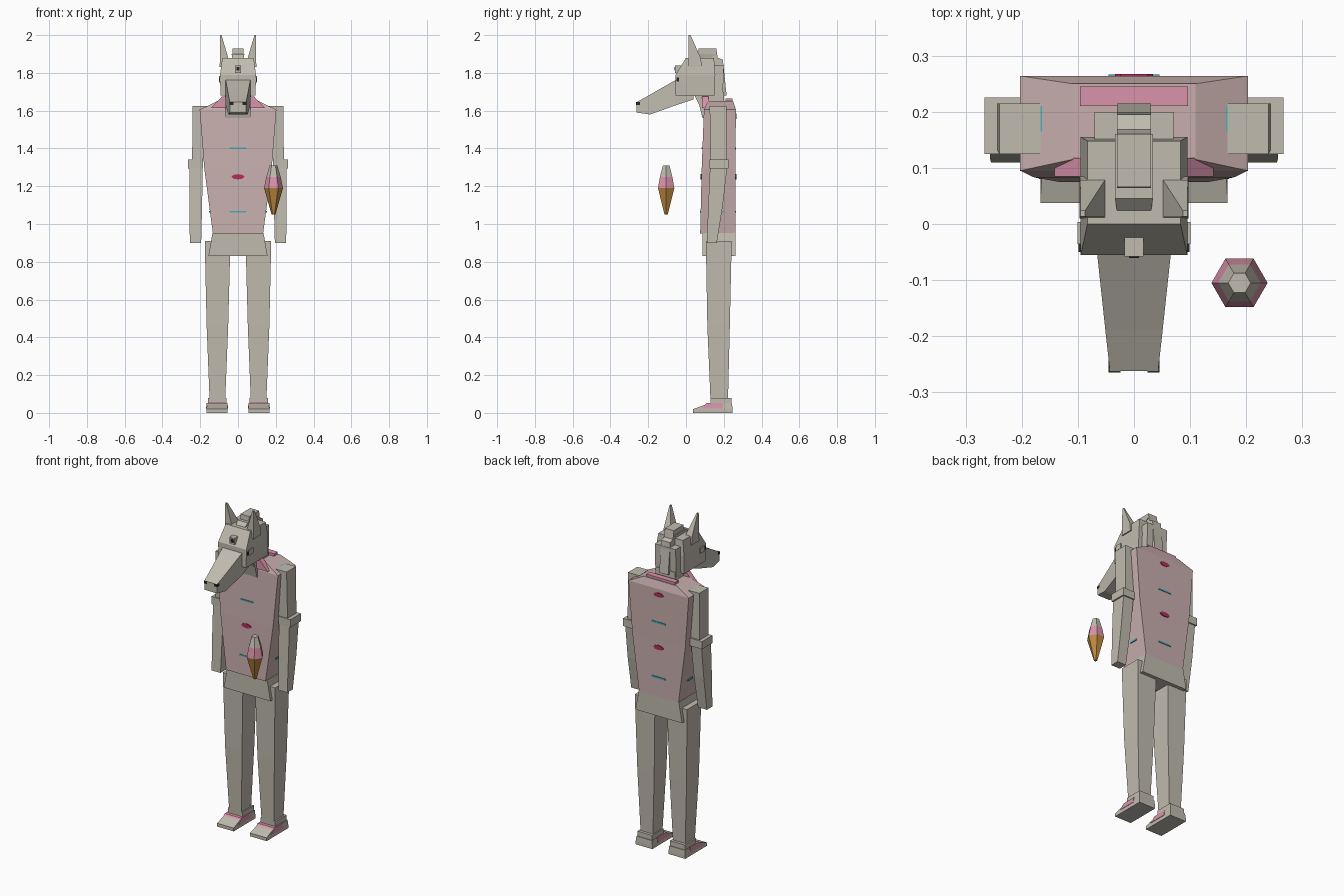
import bpy
import bmesh
import math

old = bpy.data.objects.get("Cube")
if old:
    bpy.data.objects.remove(old, do_unlink=True)


def material(name, r, g, b):
    m = bpy.data.materials.new(name)
    m.use_nodes = True
    m.diffuse_color = (r, g, b, 1)
    m.node_tree.nodes["Principled BSDF"].inputs["Base Color"].default_value = (r, g, b, 1)
    return m


FUR = material("warm grey", .53, .50, .43)
CHEST = material("dusty pink", .58, .43, .42)
PINK = material("rose pink", .70, .29, .40)
MAGENTA = material("deep magenta", .46, .026, .11)
CYAN = material("teal blue", .06, .44, .52)
WAFER = material("wafer brown", .52, .25, .05)
BLACK = material("black", .02, .02, .02)


def finish(name, bm, *mats):
    bmesh.ops.recalc_face_normals(bm, faces=bm.faces)
    mesh = bpy.data.meshes.new(name)
    bm.to_mesh(mesh)
    bm.free()
    for m in mats:
        mesh.materials.append(m)
    ob = bpy.data.objects.new(name, mesh)
    bpy.context.collection.objects.link(ob)
    return ob


def loft_rings(name, rings, *mats):
    """Skin a list of equal-length point rings and cap both ends."""
    bm = bmesh.new()
    loops = [[bm.verts.new(p) for p in ring] for ring in rings]
    n = len(loops[0])
    for a, b in zip(loops, loops[1:]):
        for i in range(n):
            j = (i + 1) % n
            bm.faces.new((a[i], a[j], b[j], b[i]))
    bm.faces.new(loops[0])
    bm.faces.new(loops[-1])
    return finish(name, bm, *mats)


def rect(x0, x1, y0, y1):
    return [(x0, y0), (x1, y0), (x1, y1), (x0, y1)]


def tower(name, sections, *mats, side=1):
    """Rectangular sections (z, x0, x1, y0, y1) stacked upwards."""
    rings = [[(x * side, y, z) for x, y in rect(*r)] for z, *r in sections]
    return loft_rings(name, rings, *mats)


def box(name, x0, x1, y0, y1, z0, z1, mat, side=1):
    return tower(name, [(z0, x0, x1, y0, y1), (z1, x0, x1, y0, y1)], mat, side=side)


def prism(name, profile, half, mat):
    """Side profile (y, z) extruded across x."""
    return loft_rings(name, [[(x, y, z) for y, z in profile] for x in (-half, half)], mat)


# Torso, hips and collar
tower("torso", [(.95, -.133, .133, .075, .262), (1.29, -.178, .178, .083, .262),
                (1.605, -.203, .203, .095, .264), (1.65, -.11, .11, .115, .25)], CHEST)
tower("hips", [(.83, -.157, .157, .088, .262), (.952, -.135, .135, .088, .262)], FUR)
tower("collar_front", [(1.615, -.142, .142, .085, .118),
                       (1.675, -.085, .085, .085, .118)], PINK)
box("collar_back", -.096, .096, .21, .245, 1.6, 1.665, PINK)
tower("neck", [(1.56, -.066, .066, .088, .16), (1.63, -.066, .066, .07, .2),
               (1.7, -.066, .066, .035, .2)], FUR)

# Painted marks on the chest and back
for z, front in ((1.40, .086), (1.065, .078)):
    box("front_teal_mark", -.045, .045, front - .003, front + .004, z - .004, z + .004, CYAN)
    box("back_teal_mark", -.045, .045, .26, .266, z - .005, z + .005, CYAN)


def oval(name, z, y):
    ring = [(math.cos(a * math.pi / 4) * .034, math.sin(a * math.pi / 4) * .014 + z)
            for a in range(8)]
    loft_rings(name, [[(x, y + d, h) for x, h in ring] for d in (-.003, .003)], MAGENTA)


oval("front_magenta_mark", 1.25, .081)
for z in (1.25, 1.57):
    oval("back_magenta_mark", z, .264)

# Skull, crest and snout
tower("skull", [(1.68, -.093, .093, -.055, .15), (1.79, -.095, .095, -.055, .155),
                (1.88, -.083, .083, 0, .148)], FUR)
tower("back_of_head", [(1.67, -.07, .07, .13, .195), (1.84, -.07, .07, .13, .2)], FUR)
prism("crest", [(.06, 1.85), (.066, 1.93), (.16, 1.93), (.168, 1.88), (.195, 1.87),
                (.215, 1.68), (.13, 1.68), (.13, 1.85)], .03, FUR)
tower("crest_foot", [(1.86, -.027, .027, .004, .1), (1.9, -.034, .034, .045, .16)], FUR)
box("forehead_stud", -.017, .017, -.058, -.01, 1.80, 1.84, FUR)
box("forehead_gem", -.009, .009, -.061, -.057, 1.812, 1.832, BLACK)
snout = [(.04, .06, 1.66, 1.75), (-.05, .066, 1.63, 1.765),
         (-.19, .051, 1.58, 1.685), (-.262, .043, 1.59, 1.645)]
loft_rings("snout", [[(x, y, z) for x, z in rect(-w, w, z0, z1)]
                     for y, w, z0, z1 in snout], FUR)

for side, label in ((1, "left"), (-1, "right")):
    # Ears, eyes and nostrils
    tower(label + "_ear", [(1.83, .045, .097, .01, .085), (1.88, .052, .096, .012, .078),
                           (2.0, .087, .095, .013, .024)], FUR, side=side)
    box(label + "_eye_socket", .08, .101, -.036, .004, 1.75, 1.783, FUR, side)
    box(label + "_eye", .08, .099, -.05, -.036, 1.755, 1.775, BLACK, side)
    box(label + "_nostril", .024, .045, -.265, -.24, 1.63, 1.645, BLACK, side)

    # Arms
    tower(label + "_upper_arm", [(1.33, .185, .243, .13, .215), (1.625, .167, .24, .125, .215)],
          FUR, side=side)
    box(label + "_elbow_band", .185, .266, .125, .225, 1.295, 1.342, FUR, side)
    tower(label + "_forearm", [(.9, .195, .255, .11, .163), (1.1, .19, .257, .118, .195),
                               (1.3, .187, .257, .127, .218)], FUR, side=side)
    box(label + "_side_teal_mark", .14, .153, .15, .2, 1.06, 1.07, CYAN, side)
    box(label + "_shoulder_teal_mark", .164, .169, .165, .21, 1.612, 1.625, CYAN, side)

    # Legs and feet
    tower(label + "_leg", [(.06, .068, .15, .13, .222), (.46, .052, .166, .113, .232),
                           (.91, .04, .176, .105, .242)], FUR, side=side)
    box(label + "_ankle", .06, .16, .13, .24, .03, .08, FUR, side)
    tower(label + "_sole", [(0, .055, .167, .037, .246), (.02, .055, .167, .037, .246),
                            (.05, .058, .163, .12, .244)], FUR, side=side)
    tower(label + "_foot_panel", [(.022, .052, .169, .08, .195), (.052, .056, .166, .11, .195)],
          PINK, side=side)

# Floating cone: wafer, scoop and tip
cone = [(1.05, .01), (1.19, .05), (1.25, .038), (1.31, .02)]
rings = [[(.188 + r * math.cos(i * math.pi / 3), -.105 + r * math.sin(i * math.pi / 3), z)
          for i in range(6)] for z, r in cone]
ob = loft_rings("ice_cream_cone", rings, WAFER, PINK, FUR)
for face in ob.data.polygons:
    face.material_index = (face.center.z > 1.19) + (face.center.z > 1.25)
